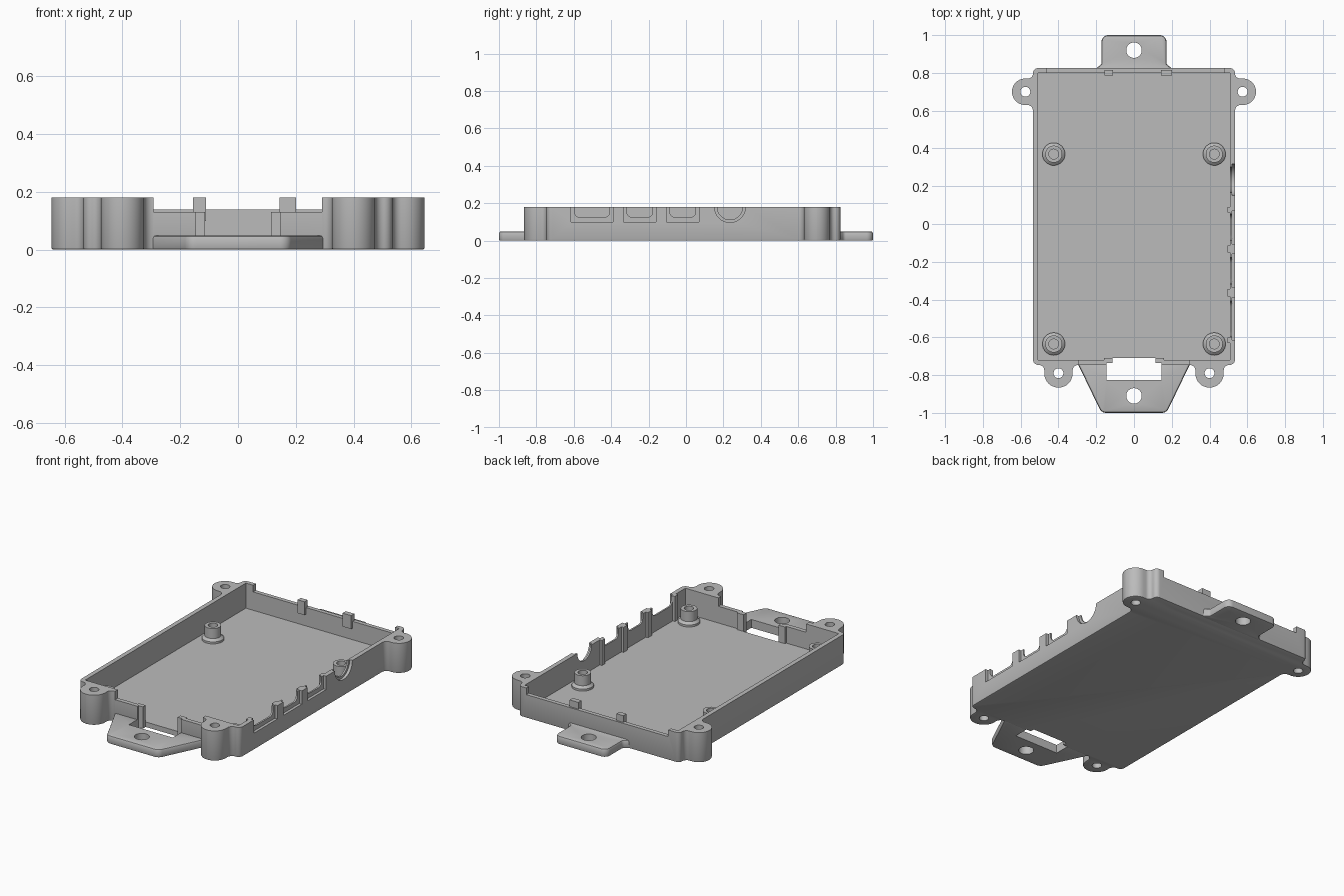
import bpy, bmesh, math
from mathutils import Vector

if "Cube" in bpy.data.objects:
    bpy.data.objects.remove(bpy.data.objects["Cube"], do_unlink=True)

grey = bpy.data.materials.new("plain grey plastic")
grey.use_nodes = True
color = (0.5, 0.5, 0.5, 1)
grey.diffuse_color = color
grey.node_tree.nodes["Principled BSDF"].inputs["Base Color"].default_value = color

HEIGHT, FLOOR = 0.18, 0.03
TOP = 0.3   # cutters reach past the rim


def finish(name, bm):
    bmesh.ops.recalc_face_normals(bm, faces=bm.faces[:])
    mesh = bpy.data.meshes.new(name)
    bm.to_mesh(mesh)
    bm.free()
    mesh.materials.append(grey)
    ob = bpy.data.objects.new(name, mesh)
    bpy.context.collection.objects.link(ob)
    return ob


def rounded(corners, steps=8):
    """Round each (x, y, radius) corner of an outline, convex or concave."""
    out = []
    for i, (x, y, r) in enumerate(corners):
        p = Vector((x, y))
        a = (Vector(corners[i - 1][:2]) - p).normalized()
        b = (Vector(corners[(i + 1) % len(corners)][:2]) - p).normalized()
        if r == 0:
            out.append(p)
            continue
        half = a.angle(b) / 2
        centre = p + (a + b).normalized() * (r / math.sin(half))
        start = p + a * (r / math.tan(half)) - centre
        end = p + b * (r / math.tan(half)) - centre
        sweep = math.pi - 2 * half
        for k in range(steps + 1):
            t = k / steps
            out.append(centre + (start * math.sin((1 - t) * sweep)
                                 + end * math.sin(t * sweep)) / math.sin(sweep))
    clean = []
    for p in out:
        if not clean or (p - clean[-1]).length > 1e-4:
            clean.append(p)
    return clean


def circle(x, y, r, n=32):
    return [Vector((x + r * math.cos(math.tau * k / n),
                    y + r * math.sin(math.tau * k / n))) for k in range(n)]


def rect(x0, x1, y0, y1):
    return [Vector(p) for p in ((x0, y0), (x1, y0), (x1, y1), (x0, y1))]


def prism(name, outline, low, high, axis="z", soft_bottom=0, soft_top=0):
    bm = bmesh.new()
    put = (lambda p, w: (p.x, p.y, w)) if axis == "z" else (lambda p, w: (w, p.x, p.y))
    rings = [[bm.verts.new(put(p, w)) for p in outline] for w in (low, high)]
    faces = [bm.faces.new(ring) for ring in rings]
    n = len(outline)
    for i in range(n):
        j = (i + 1) % n
        bm.faces.new((rings[0][i], rings[0][j], rings[1][j], rings[1][i]))
    bmesh.ops.recalc_face_normals(bm, faces=bm.faces[:])
    for face, soft in zip(faces, (soft_bottom, soft_top)):
        if soft:
            bmesh.ops.bevel(bm, geom=list(face.edges), offset=soft, segments=2,
                            profile=0.5, affect="EDGES")
    return finish(name, bm)


def cut(target, outline, low, high, axis="z"):
    cutter = prism("cutter", outline, low, high, axis)
    cutter.hide_render = True
    mod = target.modifiers.new("cut", "BOOLEAN")
    mod.operation, mod.solver, mod.object = "DIFFERENCE", "EXACT", cutter
    bpy.context.view_layer.objects.active = target
    bpy.ops.object.modifier_apply(modifier=mod.name)
    bpy.data.objects.remove(cutter, do_unlink=True)


# Tray outline: one half with its two screw ears, then mirrored
half = [(0.325, -0.746, 0.03), (0.325, -0.866, 0.0745), (0.475, -0.866, 0.0745),
        (0.475, -0.746, 0.029), (0.535, -0.746, 0.029), (0.535, 0.63, 0.03),
        (0.646, 0.63, 0.0695), (0.646, 0.77, 0.0695), (0.535, 0.77, 0.026),
        (0.535, 0.825, 0.026)]
outline = half + [(-x, y, r) for x, y, r in reversed(half)]
tray = prism("tray", rounded(outline), 0, HEIGHT, soft_bottom=0.007)
cut(tray, rect(-0.508, 0.508, -0.72, 0.8), FLOOR, TOP)
for side in (-1, 1):
    for x, y in ((0.575, 0.7), (0.4, -0.79)):
        cut(tray, circle(side * x, y, 0.026), -0.1, TOP)

# Lowered rims at the back and front
cut(tray, rect(-0.46, 0.48, 0.78, 0.85), 0.14, TOP)
cut(tray, rect(-0.292, 0.29, -0.78, -0.70), 0.13, TOP)

# Port openings along the right wall, each with a wider outer recess
for y0, y1 in ((-0.615, -0.39), (-0.335, -0.16), (-0.105, 0.07)):
    cut(tray, rect(y0, y1, 0.10, TOP), 0.518, 0.6, "x")
    a, b = y0 + 0.018, y1 - 0.018
    opening = rounded([(a, 0.125, 0.03), (b, 0.125, 0.03), (b, TOP, 0), (a, TOP, 0)])
    cut(tray, opening, 0.45, 0.6, "x")
cut(tray, circle(0.235, HEIGHT, 0.083), 0.518, 0.6, "x")
cut(tray, circle(0.235, HEIGHT, 0.068), 0.45, 0.6, "x")

# Mounting tabs
front_tab = prism("front_tab", rounded([(-0.3, -0.735, 0), (-0.172, -1, 0.04),
                                        (0.172, -1, 0.04), (0.3, -0.735, 0)]),
                  0, 0.05, soft_bottom=0.007, soft_top=0.012)
cut(front_tab, circle(0, -0.91, 0.041), -0.1, TOP)
back_tab = prism("back_tab", rounded([(-0.2, 0.81, 0), (0.2, 0.81, 0), (0.2, 0.825, 0),
                                      (0.172, 0.845, 0.02), (0.172, 1, 0.035),
                                      (-0.172, 1, 0.035), (-0.172, 0.845, 0.02),
                                      (-0.2, 0.825, 0)]),
                 0, 0.05, soft_bottom=0.007, soft_top=0.012)
cut(back_tab, circle(0, 0.92, 0.041), -0.1, TOP)

# Connector slot through the front wall, floor edge and tab
for part in (tray, front_tab):
    cut(part, rect(-0.145, 0.145, -0.825, -0.735), -0.1, TOP)
cut(tray, rect(-0.115, 0.115, -0.74, -0.709), -0.1, TOP)
for name, x0, x1 in (("left", 0.115, 0.16), ("right", -0.16, -0.115)):
    prism("slot_flange_" + name, rect(x0, x1, -0.734, -0.709), 0.01, 0.13)

# Clips on the back wall
for name, x0, x1 in (("right", -0.155, -0.11), ("left", 0.143, 0.2)):
    prism("back_clip_" + name, rect(x0, x1, 0.785, 0.815), 0.1, HEIGHT)

# Small ribs inside the right wall, between the ports
for i, (y0, y1) in enumerate(((-0.63, -0.6), (-0.385, -0.345), (-0.15, -0.115), (0.06, 0.09))):
    prism(f"port_rib_{i + 1}", rect(0.494, 0.515, y0, y1), 0.02, HEIGHT)

# Hollow standoffs for the circuit board
profile = [(0.06, FLOOR - 0.005), (0.06, FLOOR + 0.012), (0.045, FLOOR + 0.025),
           (0.045, 0.115), (0.026, 0.115), (0.026, FLOOR + 0.002)]
for x in (-0.425, 0.425):
    for y in (-0.635, 0.37):
        bm = bmesh.new()
        verts = [bm.verts.new((r, 0, z)) for r, z in profile]
        edges = [bm.edges.new((verts[i], verts[i + 1])) for i in range(len(verts) - 1)]
        bmesh.ops.spin(bm, geom=verts + edges, cent=(0, 0, 0), axis=(0, 0, 1),
                       angle=math.tau, steps=32)
        bmesh.ops.remove_doubles(bm, verts=bm.verts[:], dist=1e-4)
        bmesh.ops.translate(bm, verts=bm.verts[:], vec=(x, y, 0))
        finish("standoff", bm)

# Smooth the round walls, keep edges sharp
bpy.ops.object.select_all(action="DESELECT")
for ob in bpy.context.collection.objects:
    if ob.type == "MESH":
        ob.select_set(True)
        bpy.context.view_layer.objects.active = ob
bpy.ops.object.shade_smooth_by_angle(angle=math.radians(30))
